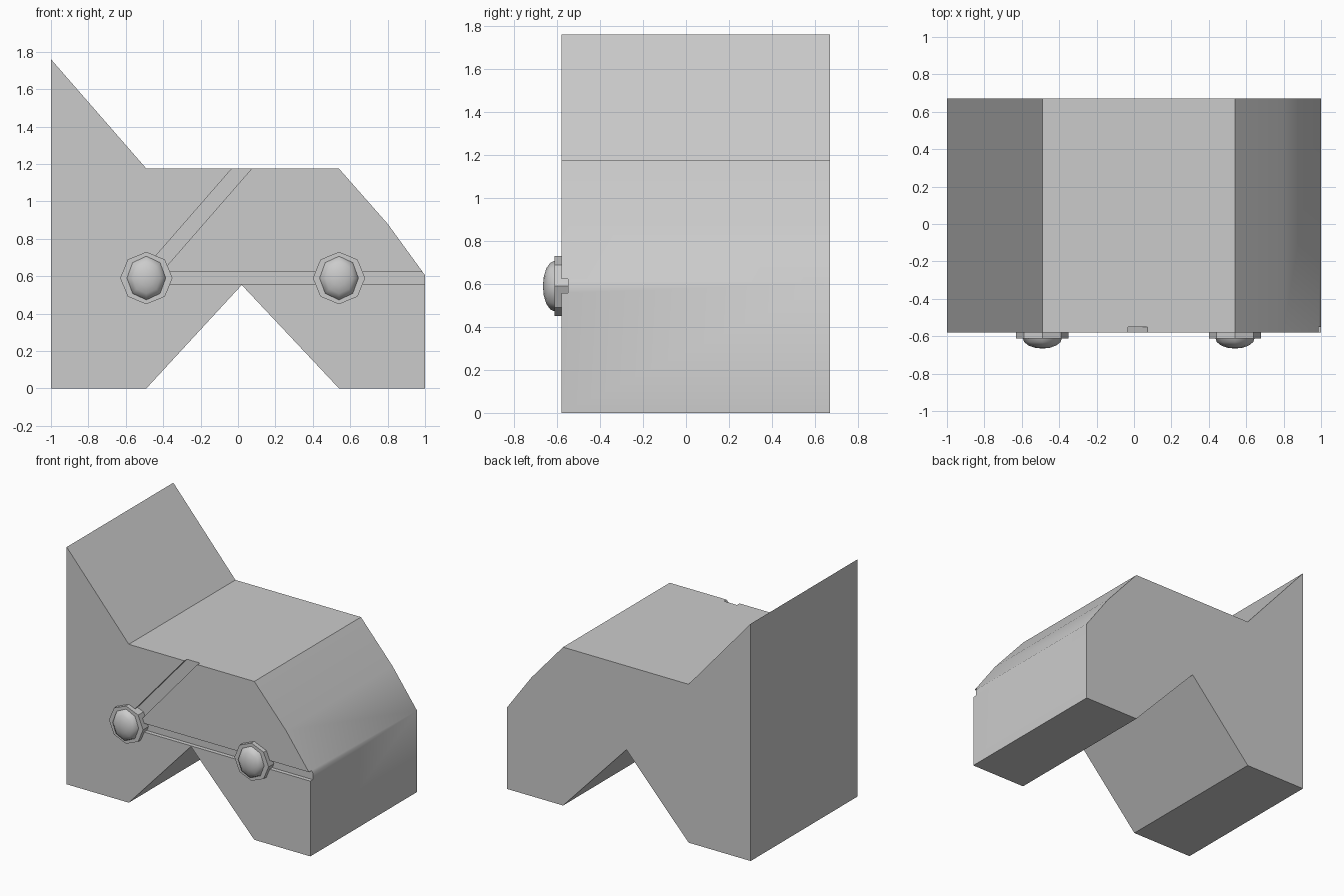
import bpy, bmesh, math
from mathutils import Matrix

if "Cube" in bpy.data.objects:
    bpy.data.objects.remove(bpy.data.objects["Cube"])

FRONT, BACK = -0.58, 0.67
BOLT_Z = 0.59


def make_object(name, bm):
    bmesh.ops.recalc_face_normals(bm, faces=bm.faces)
    mesh = bpy.data.meshes.new(name)
    bm.to_mesh(mesh)
    bm.free()
    obj = bpy.data.objects.new(name, mesh)
    bpy.context.collection.objects.link(obj)
    return obj


def select_only(obj):
    bpy.ops.object.select_all(action='DESELECT')
    obj.select_set(True)
    bpy.context.view_layer.objects.active = obj


def extrude_profile(name, points, y0, y1):
    """Extrude an xz outline along y."""
    bm = bmesh.new()
    face = bm.faces.new([bm.verts.new((x, y0, z)) for x, z in points])
    new = bmesh.ops.extrude_face_region(bm, geom=[face])['geom']
    verts = [g for g in new if isinstance(g, bmesh.types.BMVert)]
    bmesh.ops.translate(bm, verts=verts, vec=(0, y1 - y0, 0))
    return make_object(name, bm)


def groove_cutter(name, start, end, width):
    """Bar along a line on the front face, used to cut a groove."""
    (x0, z0), (x1, z1) = start, end
    length = math.hypot(x1 - x0, z1 - z0)
    nx, nz = -(z1 - z0) / length * width / 2, (x1 - x0) / length * width / 2
    pts = [(x0 + nx, z0 + nz), (x1 + nx, z1 + nz), (x1 - nx, z1 - nz), (x0 - nx, z0 - nz)]
    obj = extrude_profile(name, pts, FRONT - 0.1, FRONT + 0.03)
    obj.hide_render = True
    return obj


# Body: stepped block with raised back and V-shaped cut-out underneath
body = extrude_profile("body", [
    (-1, 0), (-0.49, 0), (0.02, 0.553), (0.54, 0), (1, 0), (1, 0.605),
    (0.8, 0.88), (0.54, 1.175), (-0.49, 1.175), (-1, 1.76)], FRONT, BACK)

# Grooves in the front face, running out from the left bolt
dx, dz = 0.51, 0.585
cutters = [
    groove_cutter("level_groove_cutter", (-0.49, BOLT_Z), (1.1, BOLT_Z), 0.064),
    groove_cutter("slanted_groove_cutter", (-0.49, BOLT_Z),
                  (-0.49 + dx * 1.2, BOLT_Z + dz * 1.2), 0.08),
]
select_only(body)
for cutter in cutters:
    mod = body.modifiers.new(cutter.name, 'BOOLEAN')
    mod.object = cutter
    mod.operation = 'DIFFERENCE'
    mod.solver = 'EXACT'
    bpy.ops.object.modifier_apply(modifier=mod.name)
for cutter in cutters:
    bpy.data.objects.remove(cutter)
bpy.ops.object.shade_smooth_by_angle(angle=math.radians(40))

# Bolts: octagonal washer with a low eight-sided dome
for side, x in (("left", -0.49), ("right", 0.54)):
    bm = bmesh.new()
    bmesh.ops.create_cone(bm, cap_ends=True, segments=8, radius1=0.14, radius2=0.14, depth=0.063,
                          matrix=Matrix.Translation((x, FRONT - 0.0015, BOLT_Z))
                          @ Matrix.Rotation(math.pi / 2, 4, 'X'))
    make_object(side + "_washer", bm)

    bm = bmesh.new()
    bmesh.ops.create_uvsphere(bm, u_segments=8, v_segments=8, radius=1)
    bmesh.ops.bisect_plane(bm, geom=bm.verts[:] + bm.edges[:] + bm.faces[:], dist=1e-4,
                           plane_co=(0, 0, 0), plane_no=(0, 0, 1), clear_inner=True)
    bmesh.ops.transform(bm, verts=bm.verts, matrix=Matrix.Translation((x, -0.61, BOLT_Z))
                        @ Matrix.Diagonal((0.105, 0.056, 0.118, 1))
                        @ Matrix.Rotation(math.pi / 2, 4, 'X'))
    dome = make_object(side + "_bolt_dome", bm)
    select_only(dome)
    bpy.ops.object.shade_smooth_by_angle(angle=math.radians(60))
